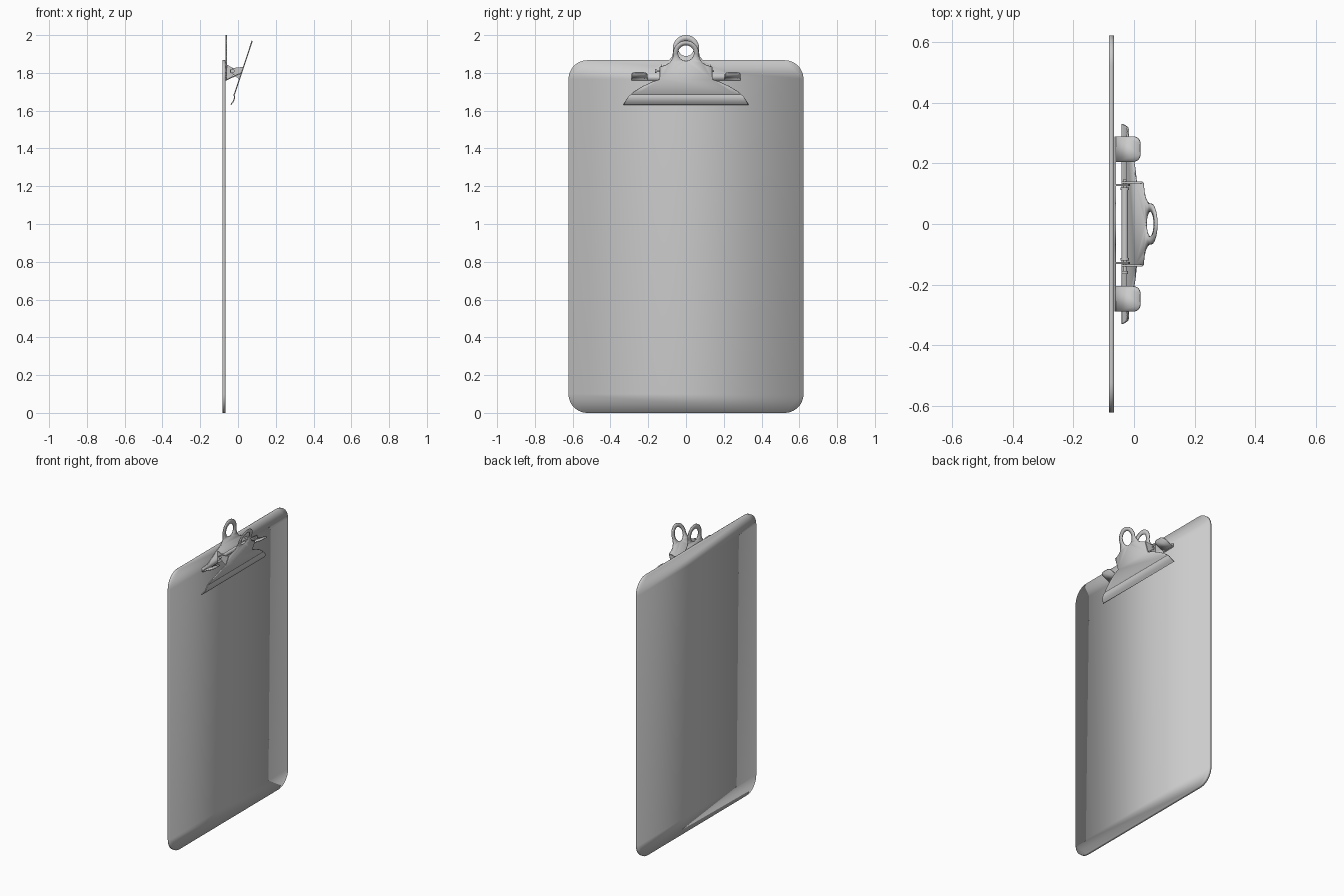
import bpy, bmesh, math
from mathutils import Vector

if "Cube" in bpy.data.objects:
    bpy.data.objects.remove(bpy.data.objects["Cube"])


def finish(name, bm, smooth=True):
    me = bpy.data.meshes.new(name)
    bm.to_mesh(me)
    bm.free()
    ob = bpy.data.objects.new(name, me)
    bpy.context.collection.objects.link(ob)
    if smooth:
        bpy.ops.object.select_all(action='DESELECT')
        ob.select_set(True)
        bpy.context.view_layer.objects.active = ob
        bpy.ops.object.shade_smooth_by_angle(angle=math.radians(35))
    return ob


def arc(cy, cz, ry, rz, a0, a1, n):
    return [(cy + ry * math.cos(math.radians(a0 + (a1 - a0) * i / n)),
             cz + rz * math.sin(math.radians(a0 + (a1 - a0) * i / n))) for i in range(n + 1)]


def mirrored(half):
    return half + [(-y, z) for y, z in reversed(half) if abs(y) > 1e-6]


def bend(profile):
    """Piecewise x(z) from a list of (z, x), ascending in z."""
    def f(z):
        for (z0, x0), (z1, x1) in zip(profile, profile[1:]):
            if z <= z1 + 1e-6:
                return x0 + (x1 - x0) * (z - z0) / (z1 - z0)
        return profile[-1][1]
    return f


def sheet(name, loops, profile, thick):
    """Sheet cut to a y-z outline (plus holes), bent along z, with thickness."""
    bm = bmesh.new()
    edges = []
    for pts in loops:
        vs = [bm.verts.new((0, y, z)) for y, z in pts]
        edges += [bm.edges.new((vs[i], vs[(i + 1) % len(vs)])) for i in range(len(vs))]
    bmesh.ops.triangle_fill(bm, edges=edges, use_beauty=True, normal=Vector((1, 0, 0)))
    for z, _ in profile[1:-1]:
        bmesh.ops.bisect_plane(bm, geom=bm.verts[:] + bm.edges[:] + bm.faces[:],
                               plane_co=(0, 0, z), plane_no=(0, 0, 1))
    bmesh.ops.recalc_face_normals(bm, faces=bm.faces[:])
    f = bend(profile)
    for v in bm.verts:
        v.co.x = f(v.co.z)
    ob = finish(name, bm)
    m = ob.modifiers.new("thickness", 'SOLIDIFY')
    m.thickness, m.offset = thick, 0
    return ob


def prism(name, pts, y0, y1):
    """x-z polygon extruded along y."""
    bm = bmesh.new()
    a = [bm.verts.new((x, y0, z)) for x, z in pts]
    face = bm.faces.new(a)
    r = bmesh.ops.extrude_face_region(bm, geom=[face])
    for v in r['geom']:
        if isinstance(v, bmesh.types.BMVert):
            v.co.y = y1
    bmesh.ops.recalc_face_normals(bm, faces=bm.faces[:])
    return finish(name, bm, False)


def rod(name, r, y0, y1, x, z):
    pts = arc(x, z, r, r, 0, 345, 23)
    ob = prism(name, pts, y0, y1)
    bpy.ops.object.select_all(action='DESELECT')
    ob.select_set(True)
    bpy.context.view_layer.objects.active = ob
    bpy.ops.object.shade_smooth_by_angle(angle=math.radians(35))
    return ob


# Board with rounded corners
board = mirrored(arc(0.522, 1.767, 0.1, 0.1, 90, 0, 12) + arc(0.522, 0.1, 0.1, 0.1, 0, -90, 12))
sheet("board", [board], [(0, -0.0745), (2, -0.0745)], 0.017)

# Back plate with hanging ring
back = mirrored(arc(0, 1.93, 0.07, 0.07, 90, -15, 14) +
                [(0.075, 1.885), (0.095, 1.86), (0.14, 1.84), (0.2, 1.805), (0.225, 1.79),
                 (0.289, 1.785), (0.289, 1.76)])
sheet("back_plate", [back, arc(0, 1.93, 0.041, 0.041, 0, 345, 23)],
      [(1.7, -0.062), (2, -0.062)], 0.006)

# Lever: straight sheet with a ring on top and a rolled lip at the bottom
lever = mirrored(arc(0, 1.903, 0.068, 0.067, 90, -10, 14) +
                 [(0.074, 1.873), (0.085, 1.855), (0.105, 1.842), (0.137, 1.832), (0.137, 1.766),
                  (0.18, 1.752), (0.23, 1.728), (0.28, 1.698), (0.305, 1.675),
                  (0.32, 1.652), (0.33, 1.632)])
sheet("lever", [lever, arc(0, 1.905, 0.042, 0.042, 0, 345, 23)],
      [(1.63, -0.04), (1.637, -0.034), (1.645, -0.028), (1.655, -0.022), (1.665, -0.0195),
       (1.675, -0.019), (1.685, -0.021), (1.695, -0.0165), (1.97, 0.075)], 0.006)

for s, side in ((1, "right"), (-1, "left")):
    # Rounded tab projecting from the back plate
    tab = [(0.205, 1.764)] + arc(0.227, 1.79, 0.022, 0.011, 180, 90, 6) + \
        arc(0.267, 1.79, 0.022, 0.011, 90, 0, 6) + [(0.289, 1.764)]
    sheet("tab_" + side, [[(s * y, z) for y, z in tab]], [(1.764, -0.06), (1.801, 0.02)], 0.006)
    # Hinge ear of the back plate
    prism("back_ear_" + side, [(-0.061, 1.845), (-0.061, 1.76), (-0.035, 1.775), (-0.014, 1.8),
                               (-0.018, 1.822), (-0.035, 1.83)], s * 0.126, s * 0.132)
    # Hinge ear of the lever
    prism("lever_ear_" + side, [(0.028, 1.832), (0.006, 1.766), (-0.022, 1.79),
                                (-0.042, 1.802), (-0.042, 1.817), (-0.022, 1.826)],
          s * 0.134, s * 0.14)
    # Spring leg resting on the plate
    rod("spring_end_" + side, 0.014, s * 0.112, s * 0.12, -0.03, 1.81)

# Hinge pin, its head and the spring sleeve around it
rod("hinge_pin", 0.006, -0.16, 0.147, -0.03, 1.81)
rod("pin_head", 0.011, -0.165, -0.155, -0.03, 1.81)
rod("spring_sleeve", 0.011, -0.12, 0.12, -0.03, 1.81)
